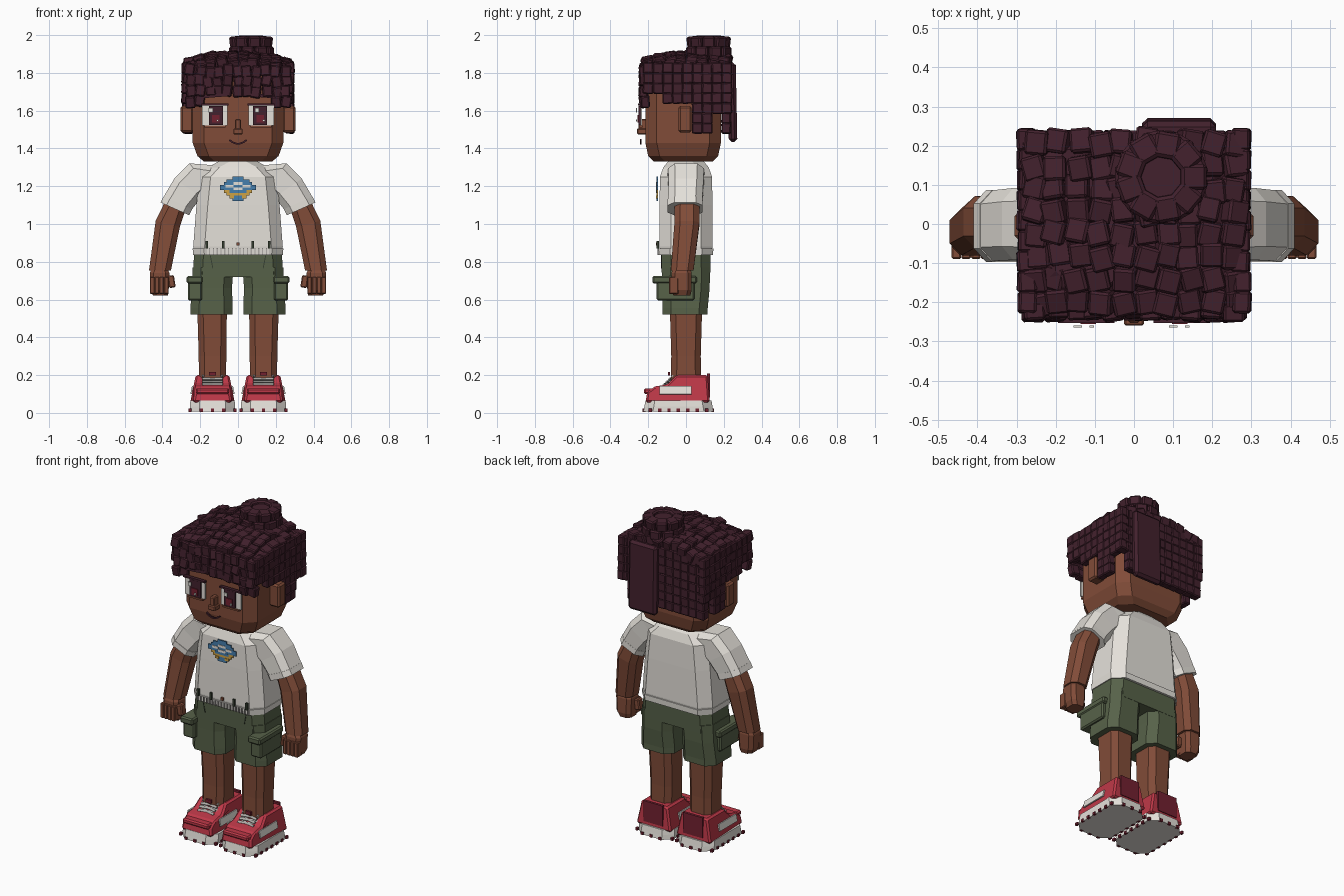
import bpy, bmesh, math, random
from mathutils import Matrix, Euler

random.seed(4)


def mat(name, r, g, b):
    m = bpy.data.materials.new(name)
    m.diffuse_color = (r, g, b, 1)
    return m


SKIN = mat("brown_skin", 0.22, 0.072, 0.04)
HAIR = mat("dark_plum_hair", 0.055, 0.015, 0.026)
CREAM = mat("cream", 0.78, 0.75, 0.70)
GREEN = mat("olive_green", 0.095, 0.122, 0.066)
DKGREEN = mat("dark_green", 0.035, 0.048, 0.03)
RED = mat("red", 0.52, 0.04, 0.065)
DKRED = mat("dark_red", 0.17, 0.015, 0.03)
BLUE = mat("blue", 0.06, 0.21, 0.42)
YELLOW = mat("yellow", 0.62, 0.36, 0.06)
GREY = mat("grey", 0.42, 0.40, 0.38)


def finish(name, bm, material, bevel=0):
    bmesh.ops.recalc_face_normals(bm, faces=bm.faces)
    me = bpy.data.meshes.new(name)
    bm.to_mesh(me)
    bm.free()
    me.materials.append(material)
    ob = bpy.data.objects.new(name, me)
    bpy.context.collection.objects.link(ob)
    if bevel:
        mod = ob.modifiers.new("bevel", 'BEVEL')
        mod.width, mod.segments = bevel, 1
    return ob


def boxes(name, items, material, bevel=0):
    """items: (centre, size, optional euler rotation)"""
    bm = bmesh.new()
    for it in items:
        rot = Euler(it[2]).to_matrix().to_4x4() if len(it) > 2 else Matrix()
        m = Matrix.Translation(it[0]) @ rot @ Matrix.Diagonal((*it[1], 1))
        bmesh.ops.create_cube(bm, size=1, matrix=m)
    return finish(name, bm, material, bevel)


def loft(name, sections, chamfer, material, s=1):
    """Stack of chamfered rectangles: (cx, cy, z, half x, half y, optional tilt)"""
    bm = bmesh.new()
    rings = []
    for cx, cy, z, hx, hy, *t in sections:
        t = t[0] if t else 0
        c = min(chamfer, hx * 0.8, hy * 0.8)
        pts = [(hx, -hy + c), (hx, hy - c), (hx - c, hy), (-hx + c, hy),
               (-hx, hy - c), (-hx, -hy + c), (-hx + c, -hy), (hx - c, -hy)]
        rings.append([bm.verts.new((s * (cx + x * math.cos(t)), cy + y, z + x * math.sin(t)))
                      for x, y in pts])
    for a, b in zip(rings, rings[1:]):
        for i in range(8):
            j = (i + 1) % 8
            bm.faces.new((a[i], a[j], b[j], b[i]))
    bm.faces.new(rings[0])
    bm.faces.new(rings[-1])
    return finish(name, bm, material)


R = random.uniform

# Head, neck, ears and nose
loft("head", [(0, -.015, 1.33, .18, .155), (0, -.015, 1.36, .215, .185), (0, -.015, 1.43, .24, .2),
              (0, -.015, 1.82, .24, .2)], .06, SKIN)
loft("neck", [(0, 0, 1.27, .085, .075), (0, 0, 1.36, .085, .075)], .03, SKIN)
boxes("ears", [((s * .27, -.005, 1.555), (.07, .07, .14)) for s in (-1, 1)], SKIN, .01)
boxes("nose", [((0, -.23, 1.525), (.03, .045, .06)), ((0, -.235, 1.49), (.05, .05, .03))], SKIN, .005)

# Eyes as stacked plates, brows and mouth
for s in (-1, 1):
    side = "left" if s < 0 else "right"
    x = s * .122
    boxes(side + "_eye_white", [((x, -.237, 1.575), (.135, .009, .105))], CREAM)
    boxes(side + "_eye_iris", [((x - s * .005, -.246, 1.575), (.075, .009, .1)),
                               ((x, -.243, 1.632), (.145, .02, .01))], HAIR)
    boxes(side + "_eye_pupil", [((x - s * .005, -.253, 1.557), (.04, .006, .04))], DKRED)
    boxes(side + "_eye_glint", [((x - .022, -.262, 1.602), (.022, .006, .022)),
                                ((x + .014, -.262, 1.548), (.012, .006, .012))], CREAM)
    boxes(side + "_lower_lid", [((x, -.238, 1.516), (.11, .018, .01))], SKIN)
    boxes(side + "_brow", [((x, -.228, 1.68), (.13, .02, .018), (0, s * .08, 0))], HAIR)
boxes("mouth", [((i * .013, -.24, 1.425 + .0017 * i * i), (.017, .008, .009), (0, -.2 * i, 0))
                for i in range(-3, 4)], HAIR)

# Hair: solid core covered with small blocks
loft("hair_core", [(0, 0, 1.70, .268, .215), (0, 0, 1.82, .265, .215), (0, .02, 1.87, .2, .17)], .03, HAIR)


def side_bottom(y):
    return 1.68 if y < -.12 else 1.62 if y < .03 else 1.46 if y < .15 else 1.57


blocks = []
for s in (-1, 1):                       # sides
    for iy in range(9):
        y = -.2 + iy * .052
        z = 1.825
        while z - .03 > side_bottom(y) - .02:
            blocks.append(((s * (.272 + R(-.003, .005)), y, z), (.045, .056, .058),
                           (R(-.05, .05), R(-.08, .08), R(-.06, .06))))
            z -= .053
for ix in range(11):                    # back and fringe
    x = -.26 + ix * .052
    low = 1.47 if x < .22 else 1.58
    z = 1.825
    while z - .03 > low - .02:
        blocks.append(((x, .213, z), (.056, .05, .058), (R(-.06, .06), R(-.05, .05), R(-.05, .05))))
        z -= .053
    for k in range(4 if ix in (0, 1, 9, 10) else 3):
        blocks.append(((x * .97 + R(-.008, .008), -.22 + R(-.006, .006), 1.81 - k * .053 + R(-.008, .008)),
                       (.053, .045, .062), (R(-.2, .2), R(-.2, .2), R(-.15, .15))))
for ix in range(10):                    # crown
    for iy in range(8):
        x, y = -.25 + ix * .0556, -.195 + iy * .057
        z = 1.79 + .06 * (1 - (x / .28) ** 2) + .04 * (1 - ((y - .05) / .25) ** 2)
        blocks.append(((x + R(-.008, .008), y + R(-.008, .008), z + R(-.01, .012)), (.058, .062, .06),
                       (R(-.2, .2) - (y - .05) * .8, R(-.2, .2) + x * 1.2, R(-.3, .3))))
boxes("hair_blocks", blocks, HAIR, .006)
boxes("hair_back_panel", [((.115, .245, 1.645), (.19, .045, .42), (.02, 0, 0))], HAIR, .015)

# Top bun: ring of chunky blocks round a lower centre
bun = [((.07, .12, 1.925), (.12, .12, .11), (0, 0, .3))]
for k in range(9):
    a = k * math.tau / 9
    for r, z, t, o in ((.085, 1.91, 0, .35), (.08, 1.965, .12, 0)):
        bun.append(((.07 + r * math.cos(a + o), .12 + r * math.sin(a + o), z), (.066, .066, .058),
                    (0, t, a + o)))
boxes("hair_bun", bun, HAIR, .008)

# Shirt
loft("shirt_body", [(0, 0, .84, .235, .135), (0, 0, .88, .237, .14), (0, 0, 1.1, .22, .14),
                    (0, 0, 1.25, .205, .138), (0, 0, 1.3, .16, .12), (0, 0, 1.33, .105, .095)], .06, CREAM)
loft("shirt_hem", [(0, 0, .835, .238, .143), (0, 0, .87, .24, .145)], .06, CREAM)
boxes("hem_ribs", [((-.17 + i * .02, -.147, .853), (.006, .008, .032)) for i in range(18)], GREY)
boxes("belt_loops", [((x, -.15, .89), (.014, .012, .042)) for x in (-.165, -.078, .078, .165)], DKGREEN)
boxes("front_button", [((0, -.152, .893), (.016, .012, .016))], SKIN)

# Plain stepped diamond motif on the chest
widths = [.06, .12, .15, .19, .19, .15, .12, .09, .06]


def row(i, w, dx=0, dy=0):
    return ((dx, -.152 - dy, 1.244 - i * .0145), (w, .006, .0145))


boxes("motif_blue", [row(i, widths[i]) for i in (0, 1, 2, 3, 4, 7, 8)] + [row(5, .09, 0, .003)], BLUE)
boxes("motif_yellow", [row(5, .15), row(6, .12), row(7, .025, -.033, .003), row(7, .025, .033, .003)], YELLOW)
boxes("motif_cream", [row(2, .05, .0, .003), row(3, .04, -.045, .003), row(3, .04, .045, .003),
                      row(4, .05, 0, .003)], CREAM)

# Shorts waist
loft("shorts_waist", [(0, 0, .72, .24, .128), (0, 0, .845, .232, .13)], .05, GREEN)


def shoe_upper(name, s):
    prof = [(.125, .055), (.115, .2), (-.05, .2), (-.10, .15), (-.165, .14), (-.205, .11), (-.215, .055)]
    bm = bmesh.new()
    sides = []
    for d in (-1, 1):
        vs = []
        for y, z in prof:
            h = .118 - (z - .055) * .2 - (.015 if y < -.18 else 0)
            vs.append(bm.verts.new((s * .135 + d * h, y, z)))
        sides.append(vs)
        bm.faces.new(vs)
    a, b = sides
    for i in range(7):
        j = (i + 1) % 7
        bm.faces.new((a[i], a[j], b[j], b[i]))
    finish(name, bm, RED, .01)


for s in (-1, 1):
    side = "left_" if s < 0 else "right_"
    # Sleeve, arm and hand
    loft(side + "sleeve", [(.11, 0, 1.24, .075, .1, 1.25), (.2, 0, 1.255, .088, .095, .85),
                           (.265, 0, 1.19, .088, .092, .6), (.33, -.005, 1.095, .08, .09, .42)], .035, CREAM, s)
    loft(side + "sleeve_cuff", [(.318, -.005, 1.112, .083, .092, .42), (.334, -.005, 1.08, .083, .092, .42)],
         .035, CREAM, s)
    loft(side + "arm", [(.315, .005, 1.14, .055, .065, .4), (.372, .005, 1.0, .066, .066, .25),
                        (.413, -.02, .755, .058, .06, 0)], .03, SKIN, s)
    loft(side + "palm", [(.415, -.022, .77, .04, .045), (.415, -.024, .74, .052, .054),
                         (.415, -.024, .65, .048, .054), (.41, -.022, .622, .04, .045)], .02, SKIN, s)
    boxes(side + "fingers", [((s * (.379 + i * .025), -.065, .675), (.024, .05, .09)) for i in range(4)],
          SKIN, .004)
    boxes(side + "thumb", [((s * .352, -.045, .695), (.035, .045, .065), (0, s * .15, 0))], SKIN, .006)

    # Shorts leg and cargo pocket
    loft(side + "shorts_leg", [(.14, -.005, .52, .112, .12), (.14, -.005, .555, .112, .12),
                               (.138, 0, .66, .106, .125), (.132, 0, .77, .108, .128)], .045, GREEN, s)
    boxes(side + "cargo_pocket", [((s * .228, -.055, .65), (.075, .20, .11)),
                                  ((s * .229, -.06, .705), (.085, .235, .04))], GREEN, .008)
    boxes(side + "shorts_creases", [((s * .14, -.128, .8), (.005, .008, .07), (0, s * .2, 0))], DKGREEN)

    # Leg
    loft(side + "leg", [(.135, 0, .15, .072, .08), (.135, 0, .3, .073, .078), (.137, 0, .54, .078, .085)],
         .03, SKIN, s)

    # Shoe
    loft(side + "shoe_sole", [(.135, -.04, .008, .12, .185), (.135, -.04, .035, .12, .18),
                              (.135, -.04, .065, .117, .175)], .05, CREAM, s)
    shoe_upper(side + "shoe_upper", s)
    boxes(side + "toe_cap", [((s * .135, -.195, .115), (.175, .055, .03))], RED, .008)
    boxes(side + "shoe_side_panels", [((s * .135 + d * .109, -.055, .12), (.008, .17, .042), (0, -d * .2, 0))
                                      for d in (-1, 1)], CREAM)
    boxes(side + "heel_tab", [((s * .135, .12, .145), (.13, .016, .125))], DKRED)
    boxes(side + "collar_tab", [((s * .135, -.09, .207), (.035, .012, .02))], DKRED)
    boxes(side + "laces", [((s * .135, -.062 - k * .015, .195 - k * .015), (.11, .014, .008),
                            (.78, 0, d * .22)) for k in range(4) for d in (-1, 1)], GREY)
    studs = [((s * .135 + d * .119, -.19 + k * .05, .014), (.014, .018, .016))
             for d in (-1, 1) for k in range(7)]
    studs += [((s * .135 + dx, y, .014), (.018, .014, .016)) for dx in (-.06, 0, .06) for y in (-.222, .142)]
    boxes(side + "sole_studs", studs, DKRED)
